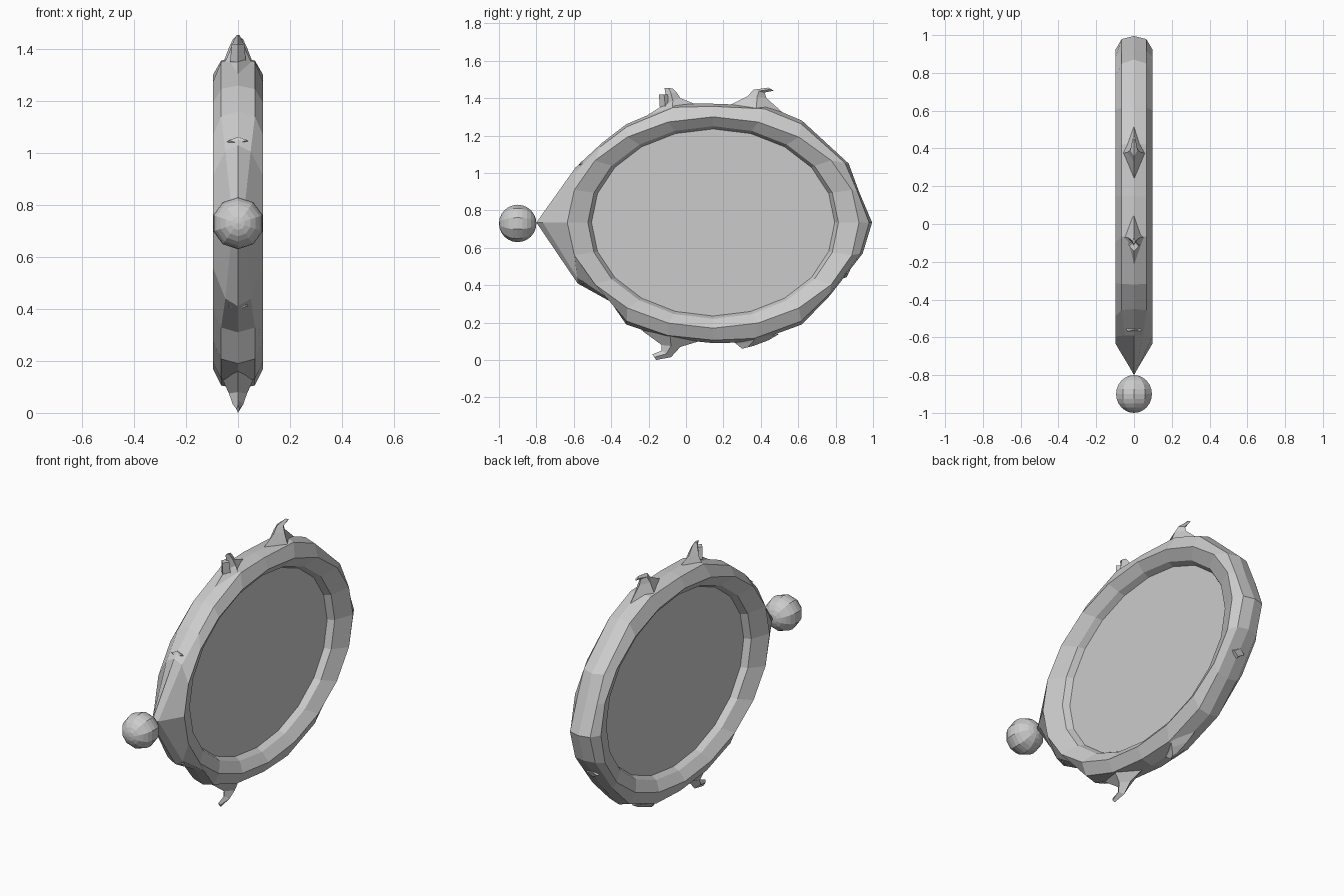
import bpy, bmesh, math

if "Cube" in bpy.data.objects:
    bpy.data.objects.remove(bpy.data.objects["Cube"])

N = 20
CY, CZ = 0.145, 0.735
GREY = bpy.data.materials.new("plain grey")
GREY.diffuse_color = (0.6, 0.6, 0.6, 1)
GREY.use_nodes = True
GREY.node_tree.nodes["Principled BSDF"].inputs["Base Color"].default_value = GREY.diffuse_color


def make(name, verts, faces):
    me = bpy.data.meshes.new(name)
    me.from_pydata(verts, [], faces)
    bm = bmesh.new()
    bm.from_mesh(me)
    bmesh.ops.recalc_face_normals(bm, faces=bm.faces)
    bm.to_mesh(me)
    bm.free()
    me.materials.append(GREY)
    ob = bpy.data.objects.new(name, me)
    bpy.context.collection.objects.link(ob)
    return ob


def ellipse(x, ry, rz):
    return [(x, CY + ry * math.cos(math.tau * i / N), CZ + rz * math.sin(math.tau * i / N))
            for i in range(N)]


# Irregular carved outline of the rim (y, z), starting at the back
OUTLINE = [(.995, .735), (.925, .9), (.87, 1.05), (.62, 1.28), (.43, 1.36),
           (.145, 1.37), (-.06, 1.37), (-.32, 1.26), (-.45, 1.16), (-.59, 1.03),
           (-.8, .735), (-.58, .41), (-.40, .31), (-.32, .19), (-.1, .115),
           (.145, .09), (.36, .095), (.62, .19), (.77, .345), (.945, .57)]


def flank(s):
    """Edge of the rim between the crest and the central ridge."""
    ring = []
    for i, (c, o) in enumerate(zip(ellipse(0, .77, .565), OUTLINE)):
        pinch = {10: .3, 9: .75, 11: .75}.get(i, 1)
        t = .8
        ring.append((s * .065 * pinch, c[1] + t * (o[0] - c[1]), c[2] + t * (o[1] - c[2])))
    return ring


# Frame: rings lofted from one glass edge, over the ridge, to the other
def side(s):
    return [ellipse(s * .02, .65, .5), ellipse(s * .055, .67, .515),
            ellipse(s * .097, .78, .565), flank(s)]


rings = side(1) + [[(0, y, z) for y, z in OUTLINE]] + side(-1)[::-1]
faces = [(r * N + i, r * N + (i + 1) % N, (r + 1) * N + (i + 1) % N, (r + 1) * N + i)
         for r in range(len(rings) - 1) for i in range(N)]
make("frame", [v for r in rings for v in r], faces)

# Glass panel, a flat disc visible from both sides
g = ellipse(.02, .65, .5) + ellipse(-.02, .65, .5)
make("glass", g, [tuple(range(N)), tuple(range(2 * N - 1, N - 1, -1))])


# Thorns: hooked leaves, each row is left edge, right edge (y, z) and half thickness
def thorn(name, rows):
    verts = []
    for (ya, za), (yb, zb), w in rows:
        m = ((ya + yb) / 2, (za + zb) / 2)
        verts += [(0, ya, za), (w, *m), (0, yb, zb), (-w, *m)]
    faces = [(r * 4 + k, r * 4 + (k + 1) % 4, r * 4 + 4 + (k + 1) % 4, r * 4 + 4 + k)
             for r in range(len(rows) - 1) for k in range(4)]
    last = 4 * len(rows) - 4
    faces += [(3, 2, 1, 0), (last, last + 1, last + 2, last + 3)]
    make(name, verts, faces)


thorn("thorn_top_front", [((-.22, 1.30), (.07, 1.36), .06), ((-.11, 1.37), (-.03, 1.40), .035),
                          ((-.11, 1.42), (-.05, 1.43), .02), ((-.115, 1.455), (-.07, 1.452), .006)])
thorn("leaf_top_front", [((-.14, 1.35), (-.08, 1.35), .03), ((-.145, 1.42), (-.09, 1.42), .025)])
thorn("thorn_top_back", [((.23, 1.36), (.52, 1.32), .06), ((.33, 1.41), (.43, 1.40), .035),
                         ((.36, 1.445), (.42, 1.43), .02), ((.44, 1.456), (.47, 1.44), .006)])
thorn("thorn_bottom_front", [((-.24, .16), (.07, .10), .06), ((-.13, .08), (-.03, .07), .035),
                             ((-.13, .05), (-.08, .015), .02), ((-.18, .03), (-.16, .0), .006)])
thorn("thorn_bottom_back", [((.25, .10), (.5, .14), .06), ((.27, .085), (.44, .105), .035),
                            ((.30, .06), (.36, .075), .01)])

# Small carved bumps along the rim
for n, (y, z, r) in enumerate([(-.55, 1.04, .035), (.85, .47, .055), (.74, .35, .05), (-.54, .42, .04)]):
    a = math.atan2((z - CZ) / .62, (y - CY) / .8)
    ty, tz = -math.sin(a) * r, math.cos(a) * r
    oy, oz = math.cos(a) * .02, math.sin(a) * .02
    thorn("bump_%d" % (n + 1), [((y - ty - oy, z - tz - oz), (y + ty - oy, z + tz - oz), .055),
                                ((y - ty * .4 + oy, z - tz * .4 + oz), (y + ty * .4 + oy, z + tz * .4 + oz), .035)])

# Ball at the front tip
bpy.ops.mesh.primitive_uv_sphere_add(segments=10, ring_count=12, radius=.1,
                                     location=(0, -.9, .73), rotation=(math.pi / 2, 0, 0))
ball = bpy.context.object
ball.name = "ball"
ball.data.materials.append(GREY)
